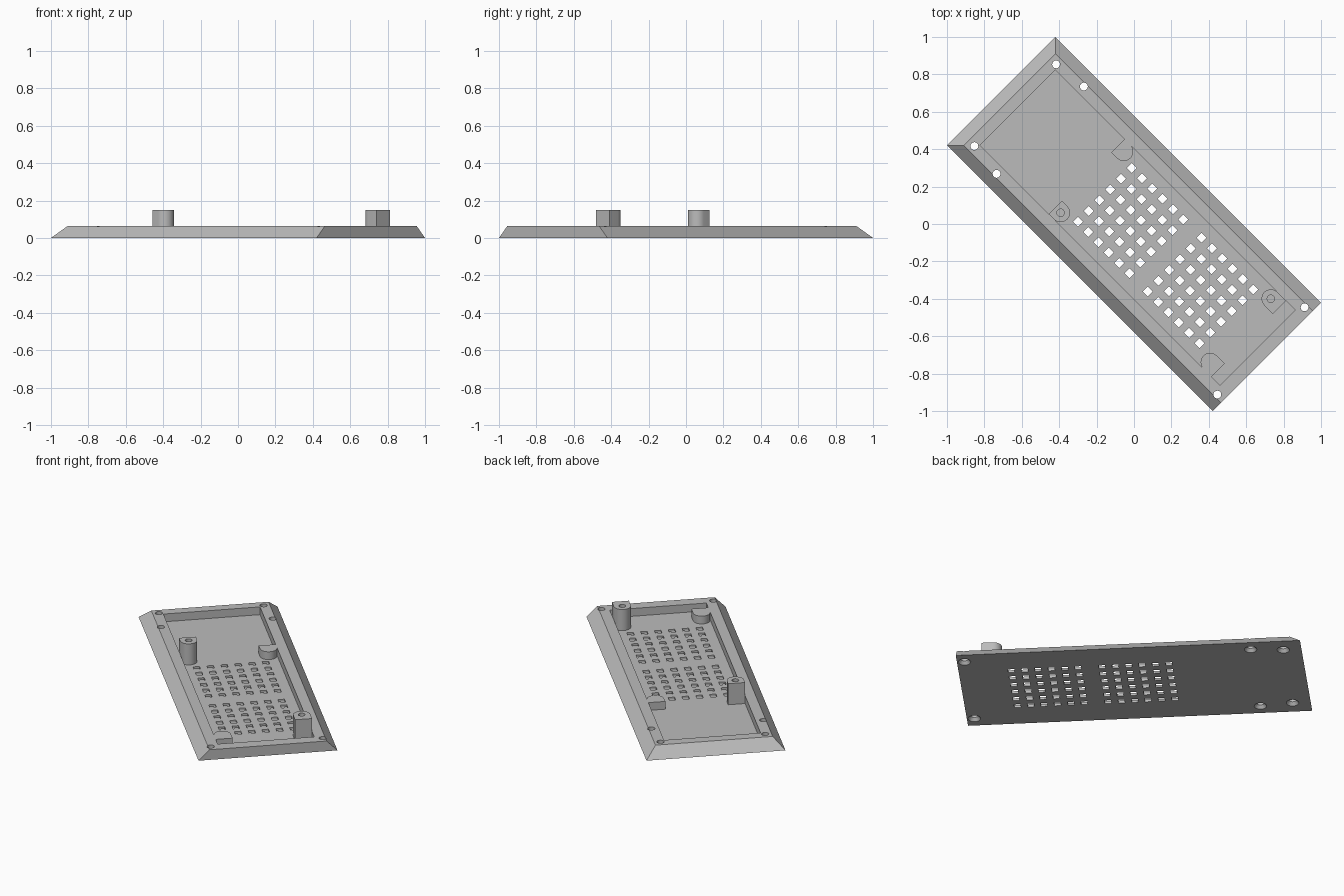
import bpy, bmesh, math
from mathutils import Matrix

cube = bpy.data.objects.get("Cube")
if cube:
    bpy.data.objects.remove(cube, do_unlink=True)

grey = bpy.data.materials.new("plain grey")
grey.use_nodes = True
grey.diffuse_color = (0.5, 0.5, 0.5, 1)
grey.node_tree.nodes["Principled BSDF"].inputs["Base Color"].default_value = (0.5, 0.5, 0.5, 1)

TURN = Matrix.Rotation(math.radians(-45), 4, "Z")  # long axis runs along the diagonal
RIM, FLOOR, POST = 0.065, 0.015, 0.15
HALF_L, HALF_W, POCKET_W = 1.004, 0.41, 0.285


def loft(bm, low, high, z0, z1):
    """Closed solid between two outlines with equal point counts."""
    a = [bm.verts.new((x, y, z0)) for x, y in low]
    b = [bm.verts.new((x, y, z1)) for x, y in high]
    bm.faces.new(a[::-1])
    bm.faces.new(b)
    for i in range(len(a)):
        j = (i + 1) % len(a)
        bm.faces.new((a[i], a[j], b[j], b[i]))


def rect(x0, x1, y0, y1):
    return [(x0, y0), (x1, y0), (x1, y1), (x0, y1)]


def circle(x, y, r, n=24):
    return [(x + r * math.cos(math.tau * i / n), y + r * math.sin(math.tau * i / n)) for i in range(n)]


def make(name, bm):
    bmesh.ops.recalc_face_normals(bm, faces=bm.faces)
    mesh = bpy.data.meshes.new(name)
    bm.to_mesh(mesh)
    bm.free()
    mesh.materials.append(grey)
    ob = bpy.data.objects.new(name, mesh)
    ob.matrix_world = TURN
    bpy.context.collection.objects.link(ob)
    return ob


def cut(ob, bm):
    """Subtract the solids in bm and discard the cutter."""
    cutter = make("cutter", bm)
    cutter.hide_render = True
    mod = ob.modifiers.new("cut", "BOOLEAN")
    mod.operation, mod.solver, mod.object = "DIFFERENCE", "EXACT", cutter
    bpy.context.view_layer.objects.active = ob
    bpy.ops.object.modifier_apply(modifier=mod.name)
    bpy.data.objects.remove(cutter, do_unlink=True)


def smooth(ob):
    bpy.ops.object.select_all(action="DESELECT")
    ob.select_set(True)
    bpy.context.view_layer.objects.active = ob
    bpy.ops.object.shade_smooth_by_angle(angle=math.radians(30))


# Tray: three sloped sides, one upright end
bm = bmesh.new()
s = 0.064
loft(bm, rect(-HALF_L, HALF_L, -HALF_W, HALF_W),
     rect(s - HALF_L, HALF_L, s - HALF_W, HALF_W - s), 0, RIM)
tray = make("tray", bm)

# Shallow pocket
bm = bmesh.new()
loft(bm, *[rect(-0.88, 0.934, -POCKET_W, POCKET_W)] * 2, FLOOR, 0.2)
cut(tray, bm)

# Two square grids of vents
bm = bmesh.new()
h = 0.019
for start in (-0.221, 0.308):
    for i in range(6):
        for j in range(6):
            x, y = start + 0.078 * i, -0.204 + 0.0816 * j
            loft(bm, *[rect(x - h, x + h, y - h, y + h)] * 2, -0.02, 0.04)
cut(tray, bm)

# Screw holes, countersunk from below
screws = [(x, y * side) for x, y in ((-0.898, 0.309), (-0.709, 0.33), (0.96, 0.33)) for side in (-1, 1)]
bm = bmesh.new()
for x, y in screws:
    loft(bm, *[circle(x, y, 0.021)] * 2, -0.05, 0.1)
cut(tray, bm)
bm = bmesh.new()
for x, y in screws:
    loft(bm, circle(x, y, 0.0445), circle(x, y, 0.0205), -0.01, 0.02)
cut(tray, bm)
smooth(tray)


# Tabs and posts against the long walls, one end flat and one round
def tab(name, flat, centre, side, top):
    y, r = side * (POCKET_W - 0.05), 0.05
    away = 1 if centre > flat else -1
    arc = [(centre + away * r * math.cos(t), y + r * math.sin(t))
           for t in (math.pi * (i / 16 - 0.5) for i in range(17))]
    outline = arc + [(flat, y + r), (flat, y - r)]
    bm = bmesh.new()
    loft(bm, outline, outline, FLOOR, top)
    ob = make(name, bm)
    if top > RIM:
        bm = bmesh.new()
        loft(bm, *[circle(centre, y, 0.02)] * 2, 0.05, 0.2)
        cut(ob, bm)
    smooth(ob)


tab("rear_tab", -0.357, -0.312, 1, RIM)
tab("front_tab", 0.87, 0.81, -1, RIM)
tab("rear_post", -0.361, -0.32, -1, POST)
tab("front_post", 0.864, 0.80, 1, POST)
